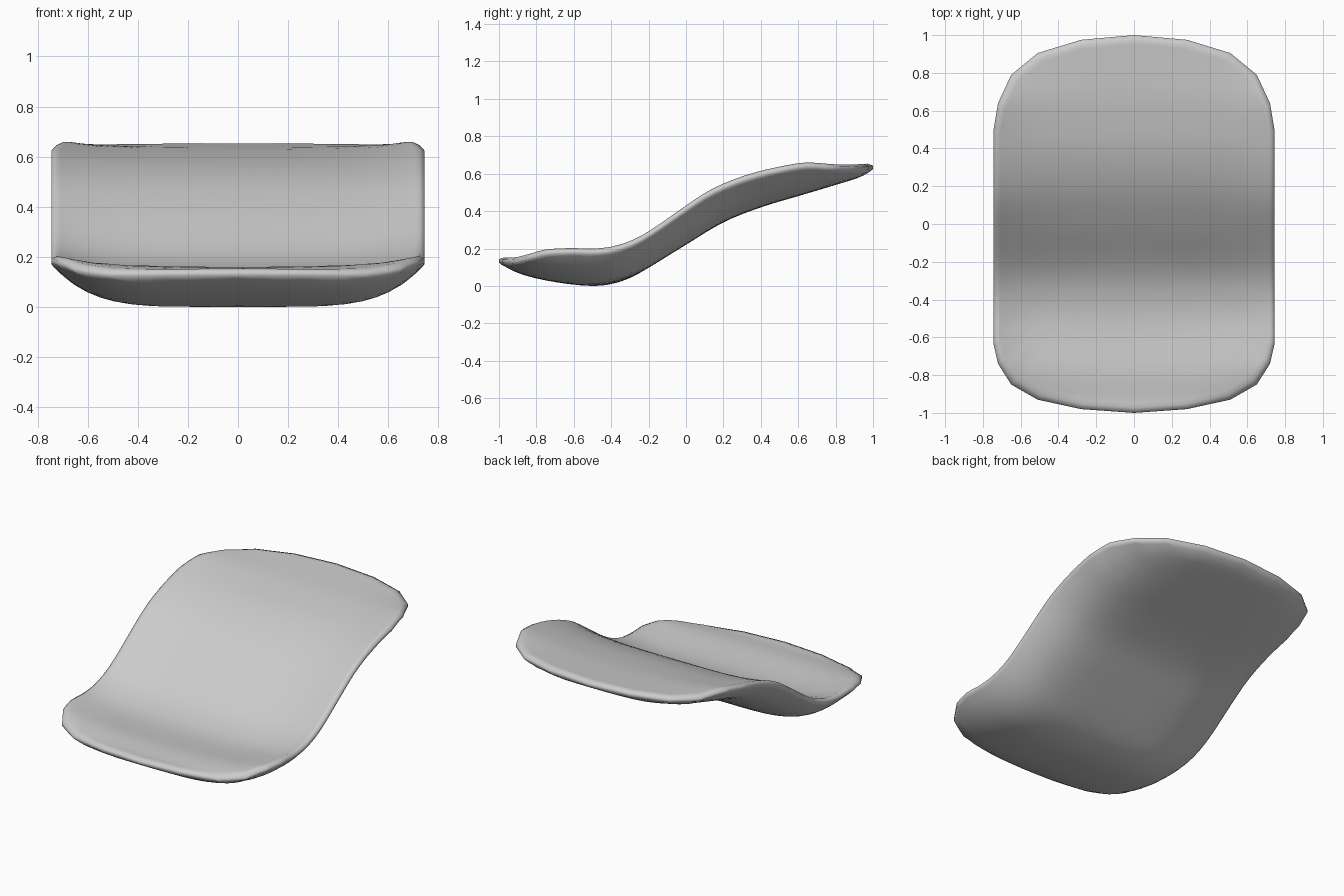
import bpy, bmesh

if "Cube" in bpy.data.objects:
    bpy.data.objects.remove(bpy.data.objects["Cube"])

# Profiles along the length (y, z)
RIM = [(-1, .155), (-.92, .152), (-.85, .168), (-.75, .195), (-.6, .203), (-.5, .2), (-.4, .21),
       (-.3, .24), (-.2, .292), (0, .43), (.1, .497), (.2, .548), (.35, .602), (.5, .638),
       (.64, .66), (.8, .65), (.9, .65), (1, .655)]
DISH = [(-1, .15), (-.8, .14), (-.6, .136), (-.45, .147), (-.3, .19), (-.2, .245), (0, .385),
        (.2, .503), (.4, .577), (.6, .612), (.8, .632), (1, .65)]
BELLY = [(-1, .12), (-.9, .07), (-.8, .04), (-.65, .013), (-.5, .0), (-.4, .01), (-.3, .042),
         (-.2, .097), (0, .22), (.2, .34), (.4, .42), (.6, .48), (.8, .54), (.93, .582), (1, .62)]
# Right half of the outline seen from above (x, y), front to back
HALF = [(0, -1), (.28, -.98), (.51, -.93), (.65, -.85), (.72, -.74), (.745, -.63),
        (.745, .49), (.72, .64), (.65, .79), (.51, .905), (.28, .975), (0, 1)]


def curve(pts, y):
    """Smooth interpolation through the profile points."""
    y = min(max(y, pts[0][0]), pts[-1][0])
    i = 0
    while i < len(pts) - 2 and y > pts[i + 1][0]:
        i += 1

    def slope(k):
        a, b = pts[max(k - 1, 0)], pts[min(k + 1, len(pts) - 1)]
        return (b[1] - a[1]) / (b[0] - a[0])
    (y0, z0), (y1, z1) = pts[i], pts[i + 1]
    h = y1 - y0
    t = (y - y0) / h
    return ((2*t**3 - 3*t**2 + 1) * z0 + (t**3 - 2*t**2 + t) * h * slope(i)
            + (3*t**2 - 2*t**3) * z1 + (t**3 - t**2) * h * slope(i + 1))


def half_width(y):
    for (xa, ya), (xb, yb) in zip(HALF, HALF[1:]):
        if ya <= y <= yb:
            return xa + (xb - xa) * (y - ya) / (yb - ya)
    return 0


def top_z(x, y, t):
    d = curve(DISH, y)
    return d + (curve(RIM, y) - d) * min(t / .975, 1) ** 4


def belly_z(x, y, t):
    b = curve(BELLY, y)
    q = min(abs(x) / max(half_width(y), .01), 1)
    if t == 1:
        q = 1
    return b + (curve(RIM, y) - .03 - b) * q ** 5


def edge_z(x, y, t):
    return curve(RIM, y) - .012


# Subdivide the outline, keeping its straight facets, and mirror it
right = []
for (xa, ya), (xb, yb) in zip(HALF, HALF[1:]):
    n = 20 if yb - ya > .5 else 3
    right += [(xa + (xb - xa) * k / n, ya + (yb - ya) * k / n) for k in range(n)]
right.append(HALF[-1])
outline = right + [(-x, y) for x, y in right[-2:0:-1]]

# Rings from the top centre, over the rim, to the underside centre
levels = [k / 16 for k in range(1, 15)] + [.92, .95]
rings = [(t, top_z) for t in levels + [.972]] + [(1, edge_z), (1, belly_z), (.985, belly_z)]
rings += [(t, belly_z) for t in reversed(levels)]

bm = bmesh.new()
loops = [[bm.verts.new((x * t, y * t, f(x * t, y * t, t))) for x, y in outline] for t, f in rings]
n = len(outline)
for a, b in zip(loops, loops[1:]):
    for i in range(n):
        j = (i + 1) % n
        bm.faces.new((a[i], b[i], b[j], a[j]))
for loop, f in ((loops[0], top_z), (loops[-1], belly_z)):
    c = bm.verts.new((0, 0, f(0, 0, 0)))
    for i in range(n):
        bm.faces.new((c, loop[i], loop[(i + 1) % n]))
bmesh.ops.recalc_face_normals(bm, faces=bm.faces)

mesh = bpy.data.meshes.new("curved_pad")
bm.to_mesh(mesh)
bm.free()
pad = bpy.data.objects.new("curved_pad", mesh)
bpy.context.collection.objects.link(pad)
for p in mesh.polygons:
    p.use_smooth = True
